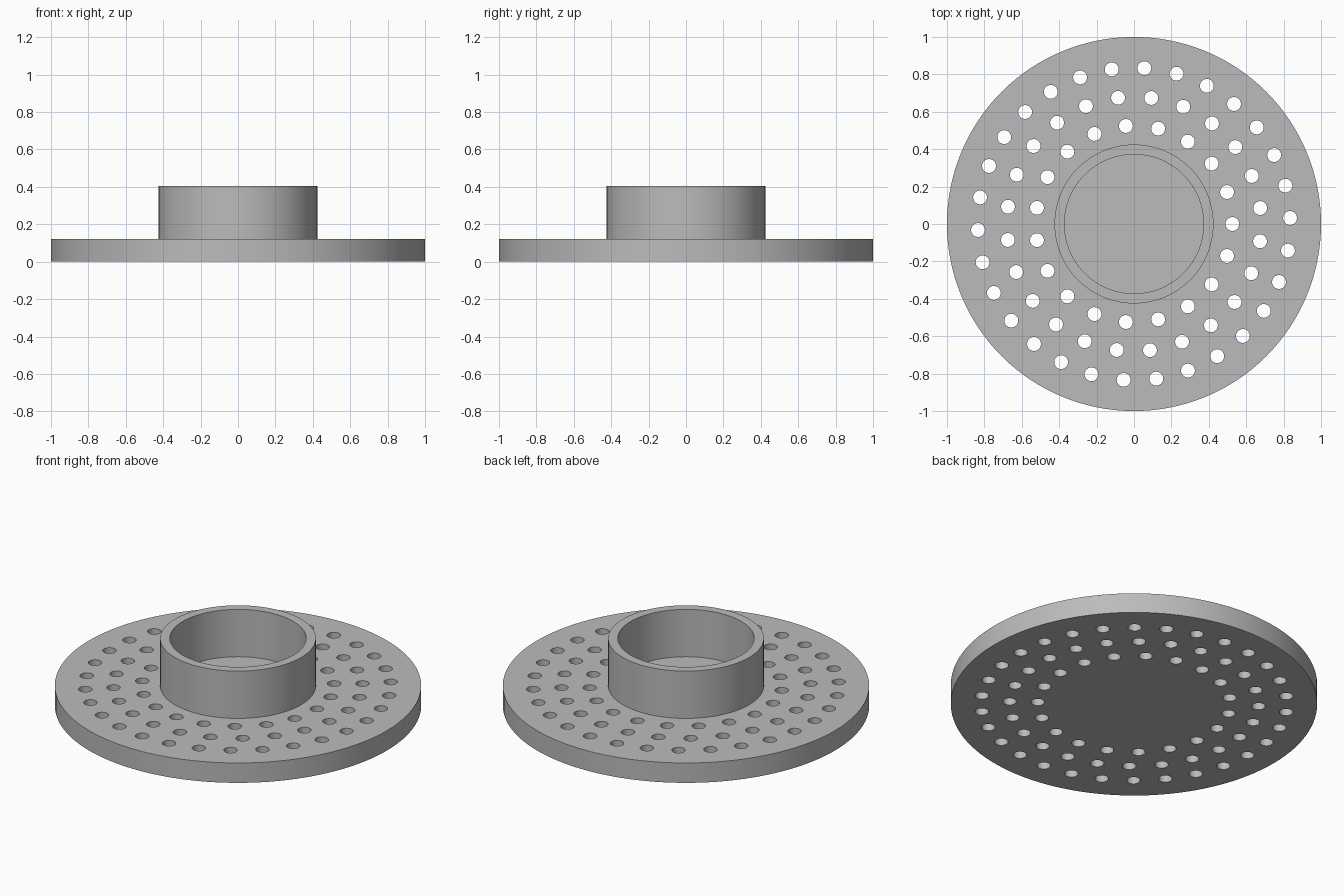
import bpy, bmesh
from math import pi, radians
from mathutils import Matrix, Vector

cube = bpy.data.objects.get("Cube")
if cube:
    bpy.data.objects.remove(cube, do_unlink=True)

DISC_R, DISC_H = 1.0, 0.12
HUB_R, BORE_R, HUB_TOP = 0.425, 0.372, 0.405
HOLE_R = 0.037

grey = bpy.data.materials.new("plain grey")
grey.use_nodes = True
colour = (0.5, 0.5, 0.5, 1)
grey.diffuse_color = colour
grey.node_tree.nodes["Principled BSDF"].inputs["Base Color"].default_value = colour


def make_object(name, bm):
    mesh = bpy.data.meshes.new(name)
    bm.to_mesh(mesh)
    bm.free()
    mesh.materials.append(grey)
    obj = bpy.data.objects.new(name, mesh)
    bpy.context.collection.objects.link(obj)
    return obj


def add_cylinder(bm, radius, z0, z1, segments, x=0, y=0):
    bmesh.ops.create_cone(bm, cap_ends=True, segments=segments,
                          radius1=radius, radius2=radius, depth=z1 - z0,
                          matrix=Matrix.Translation((x, y, (z0 + z1) / 2)))


def smooth(obj):
    bpy.ops.object.select_all(action="DESELECT")
    obj.select_set(True)
    bpy.context.view_layer.objects.active = obj
    bpy.ops.object.shade_smooth_by_angle(angle=radians(30))


# Round base plate
bm = bmesh.new()
add_cylinder(bm, DISC_R, 0, DISC_H, 128)
plate = make_object("base_plate", bm)

# Cutter for three rings of through holes: radius, count, starting angle
bm = bmesh.new()
for radius, count, start in ((0.526, 19, 0), (0.68, 24, 7.2), (0.835, 30, 2.2)):
    for i in range(count):
        spin = Matrix.Rotation(radians(start) + 2 * pi * i / count, 3, "Z")
        p = spin @ Vector((radius, 0, 0))
        add_cylinder(bm, HOLE_R, -0.1, DISC_H + 0.1, 32, p.x, p.y)
cutter = make_object("hole_cutter", bm)
cutter.hide_render = True

# Drill the plate, then discard the cutter
drill = plate.modifiers.new("holes", "BOOLEAN")
drill.operation = "DIFFERENCE"
drill.solver = "EXACT"
drill.object = cutter
bpy.context.view_layer.objects.active = plate
bpy.ops.object.modifier_apply(modifier=drill.name)
bpy.data.objects.remove(cutter, do_unlink=True)
smooth(plate)

# Raised hub collar: a rectangular section spun about the axis
bm = bmesh.new()
section = [bm.verts.new((r, 0, z)) for r, z in
           ((BORE_R, DISC_H), (HUB_R, DISC_H), (HUB_R, HUB_TOP), (BORE_R, HUB_TOP))]
edges = [bm.edges.new((section[i], section[(i + 1) % 4])) for i in range(4)]
bmesh.ops.spin(bm, geom=section + edges, cent=(0, 0, 0), axis=(0, 0, 1),
               angle=2 * pi, steps=96, use_merge=True)
bmesh.ops.remove_doubles(bm, verts=bm.verts, dist=1e-5)
bmesh.ops.recalc_face_normals(bm, faces=bm.faces)
smooth(make_object("hub_collar", bm))
